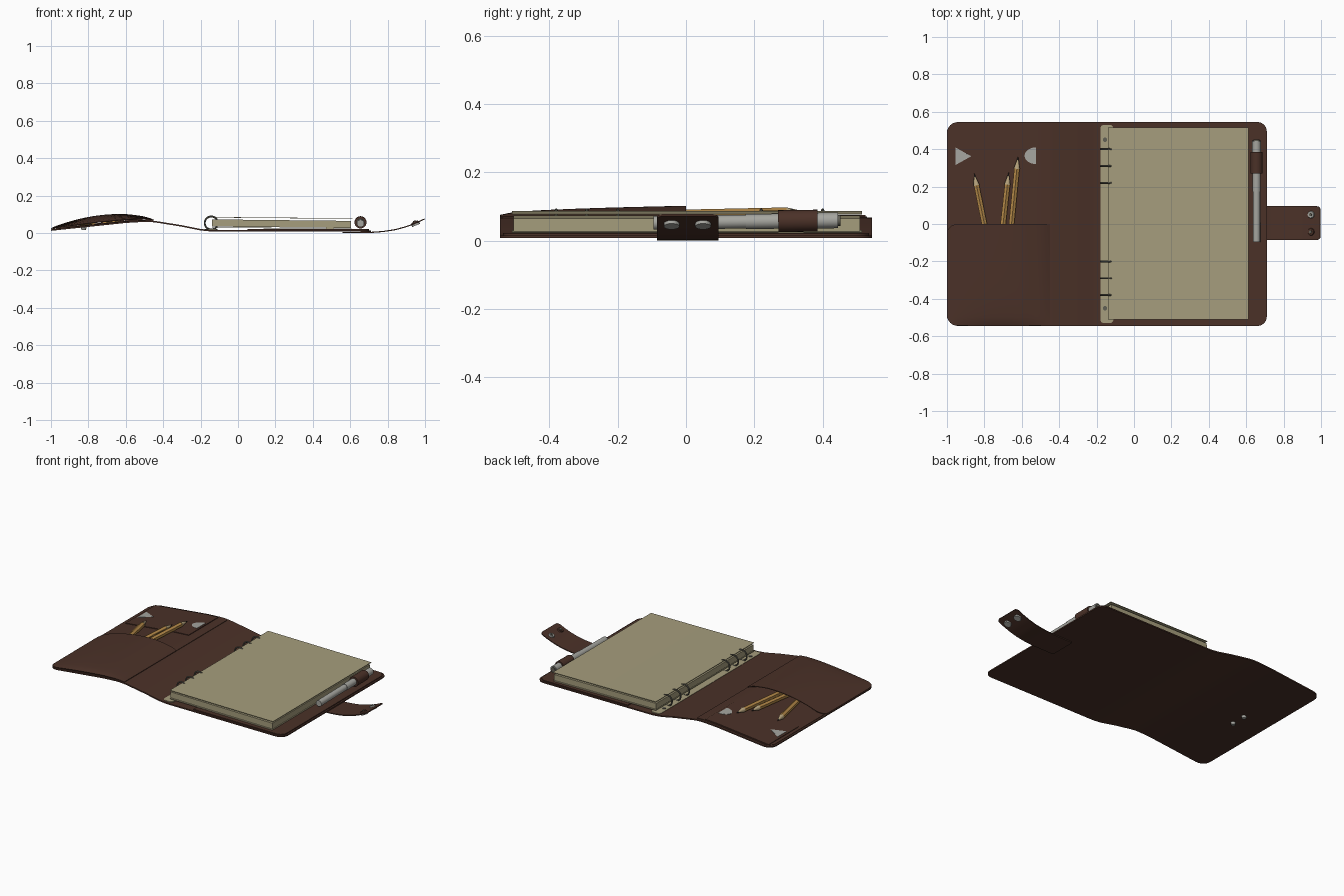
import bpy, bmesh, math
from mathutils import Vector

cube = bpy.data.objects.get("Cube")
if cube:
    bpy.data.objects.remove(cube)


def material(name, r, g, b):
    m = bpy.data.materials.new(name)
    m.use_nodes = True
    m.diffuse_color = (r, g, b, 1)
    m.node_tree.nodes["Principled BSDF"].inputs["Base Color"].default_value = (r, g, b, 1)
    return m


LEATHER = material("brown leather", .07, .031, .021)
PAPER = material("cream paper", .38, .34, .205)
SILVER = material("silver", .38, .38, .35)
STEEL = material("dark steel", .12, .115, .09)
YELLOW = material("pencil yellow", .46, .25, .065)
WOOD = material("bare wood", .46, .36, .2)
LEAD = material("pencil lead", .05, .045, .04)


def finish(name, bm, mat, thick=0):
    """Turn a bmesh into a shaded object, optionally thickened upward."""
    me = bpy.data.meshes.new(name)
    bm.to_mesh(me)
    bm.free()
    me.materials.append(mat)
    ob = bpy.data.objects.new(name, me)
    bpy.context.collection.objects.link(ob)
    bpy.ops.object.select_all(action='DESELECT')
    bpy.context.view_layer.objects.active = ob
    ob.select_set(True)
    if thick:
        mod = ob.modifiers.new("thickness", 'SOLIDIFY')
        mod.thickness = thick
        mod.offset = 1
        bpy.ops.object.modifier_apply(modifier=mod.name)
    bpy.ops.object.shade_smooth_by_angle(angle=math.radians(35))
    return ob


def sheet(name, mat, x0, x1, y0, y1, z, thick, left=0, right=0, nx=30, ny=1):
    """Sheet following the height z(x, y), with rounded left and right corners."""
    turns = [1 - math.cos(i * math.pi / 12) for i in range(7)]
    xs = {round(x0 + (x1 - x0) * i / nx, 4) for i in range(nx + 1)}
    if left:
        xs = {x for x in xs if x > x0 + left} | {x0 + left * t for t in turns}
    if right:
        xs = {x for x in xs if x < x1 - right} | {x1 - right * t for t in turns}
    bm = bmesh.new()
    rows = []
    for x in sorted(xs):
        cut = 0
        for r, d in ((left, x - x0), (right, x1 - x)):
            if r and d < r:
                cut = r - math.sqrt(max(0, r * r - (r - d) ** 2))
        a, b = y0 + cut, y1 - cut
        ys = [a + (b - a) * j / ny for j in range(ny + 1)]
        rows.append([bm.verts.new((x, y, z(x, y))) for y in ys])
    for p, q in zip(rows, rows[1:]):
        for j in range(ny):
            bm.faces.new((p[j], q[j], q[j + 1], p[j + 1]))
    return finish(name, bm, mat, thick)


def rod(name, mat, start, end, r1, r2=None, sides=24):
    """Cylinder or cone between two points."""
    a, b = Vector(start), Vector(end)
    bm = bmesh.new()
    bmesh.ops.create_cone(bm, cap_ends=True, segments=sides, radius1=r1,
                          radius2=r1 if r2 is None else r2, depth=(b - a).length)
    ob = finish(name, bm, mat)
    ob.location = (a + b) / 2
    ob.rotation_euler = (b - a).to_track_quat('Z', 'Y').to_euler()
    return ob


def curve(points):
    """Height function interpolated smoothly between (x, z) points."""
    def z(x, y=0):
        for (xa, za), (xb, zb) in zip(points, points[1:]):
            if x <= xb:
                t = max(0, (x - xa) / (xb - xa))
                return za + (zb - za) * t
        return points[-1][1]
    return z


def raised(z, h):
    return lambda x, y=0: z(x, y) + h


# Cover and inner linings
cover = curve([(-1, .012), (-.8, .033), (-.6, .054), (-.5, .06), (-.45, .058),
               (-.3, .034), (-.2, .014), (-.14, .008), (.71, .007)])
sheet("cover", LEATHER, -1, .71, -.545, .545, cover, .008, .06, .05, nx=60)
sheet("left_lining", LEATHER, -.99, -.45, -.535, .53, raised(cover, .008), .003, .05)
sheet("right_lining", LEATHER, .05, .7, -.535, .535, raised(cover, .008), .006, 0, .045)


# Bulging lower pocket, open along its upper edge
def bulge(x, y):
    u = min(1, max(0, (x + 1) / .55))
    s = min(1, max(0, (y + .545) / .545))
    return cover(x) + .009 + .043 * max(0, math.sin(math.pi * u)) ** .8 * s ** .3


sheet("lower_pocket", LEATHER, -.998, -.45, -.543, 0, bulge, .004, .055, nx=30, ny=24)

# Card pocket with two cut-out windows
sheet("card_pocket", LEATHER, -.97, -.51, .215, .525, raised(cover, .01), .005)


def plate(name, mat, outline):
    bm = bmesh.new()
    bm.faces.new([bm.verts.new((x, y, cover(x) + .0148)) for x, y in outline])
    bmesh.ops.triangulate(bm, faces=bm.faces[:])
    finish(name, bm, mat, .002)


plate("triangle_window", SILVER, [(-.955, .41), (-.955, .315), (-.87, .362)])
arc = [math.pi / 2 + i * math.pi / 12 for i in range(13)]
plate("round_window", SILVER, [(-.523 + .062 * math.cos(a), .365 + .045 * math.sin(a)) for a in arc])

# Pencils tucked into the lower pocket
for i, (bx, tx, ty) in enumerate([(-.8, -.855, .27), (-.7, -.67, .275), (-.655, -.62, .36)], 1):
    base = Vector((bx, 0, cover(bx) + .026))
    tip = Vector((tx, ty, cover(tx) + .03))
    d = (tip - base).normalized()
    neck, point = tip - d * .065, tip - d * .018
    rod(f"pencil_{i}_body", YELLOW, base - d * .12, neck, .0165, sides=6)
    rod(f"pencil_{i}_wood", WOOD, neck, point, .0165, .005, 12)
    rod(f"pencil_{i}_lead", LEAD, point, tip, .005, .0005, 12)

# Ring binder
sheet("binder_plate", PAPER, -.18, -.11, -.53, .53, lambda x, y: .014, .008, .02, .02, nx=4)
for y in (-.45, .45):
    rod("plate_rivet", STEEL, (-.155, y, .02), (-.155, y, .025), .012)
for i, y in enumerate((-.38, -.29, -.2, .22, .31, .4), 1):
    bpy.ops.mesh.primitive_torus_add(location=(-.143, y, .054), rotation=(math.pi / 2, 0, 0),
                                     major_radius=.035, minor_radius=.005,
                                     major_segments=28, minor_segments=8)
    ring = bpy.context.object
    ring.name = f"binder_ring_{i}"
    ring.data.materials.append(STEEL)
    bpy.ops.object.shade_smooth_by_angle()

# Page block with loose sheets above and below
sheet("page_block", PAPER, -.14, .605, -.505, .51, curve([(-.14, .035), (.605, .027)]), .038, nx=8)
sheet("top_sheet", PAPER, -.14, .612, -.51, .515, curve([(-.14, .083), (.3, .079), (.612, .077)]), .003, nx=8)
sheet("bottom_sheet", PAPER, -.14, .608, -.51, .515, curve([(-.14, .028), (.608, .022)]), .003, nx=8)

# Pen held in a leather loop
def pen_part(name, mat, y0, y1, r):
    rod(name, mat, (.655, y0, .053 + .014 * y0), (.655, y1, .053 + .014 * y1), r)


pen_part("pen_body", SILVER, -.095, .175, .02)
pen_part("pen_collar", SILVER, .175, .285, .022)
pen_part("pen_cap", SILVER, .285, .445, .023)
pen_part("pen_tip", STEEL, .445, .452, .016)
pen_part("pen_loop", LEATHER, .27, .385, .032)

# Closing strap with a pair of snaps
strap = curve([(.56, 0), (.72, .001), (.78, .006), (.84, .015), (.9, .031), (.95, .05), (1, .073)])
sheet("strap", LEATHER, .56, .998, -.085, .095, strap, .006, .015, .02, nx=28)
normal = Vector((-.38, 0, .92))
for y in (-.042, .05):
    c = Vector((.948, y, strap(.948) + .003))
    rod("strap_snap_base", SILVER, c - normal * .012, c, .023)
    rod("strap_snap_top", SILVER if y > 0 else LEATHER, c, c + normal * .01, .021, .017)
    rod("strap_snap_stud", STEEL, c, c + normal * .015, .008)

# Matching snaps on the outside of the cover
for y in (-.06, .04):
    rod("cover_snap", SILVER, (-.825, y, .016), (-.825, y, .034), .012, .016)
